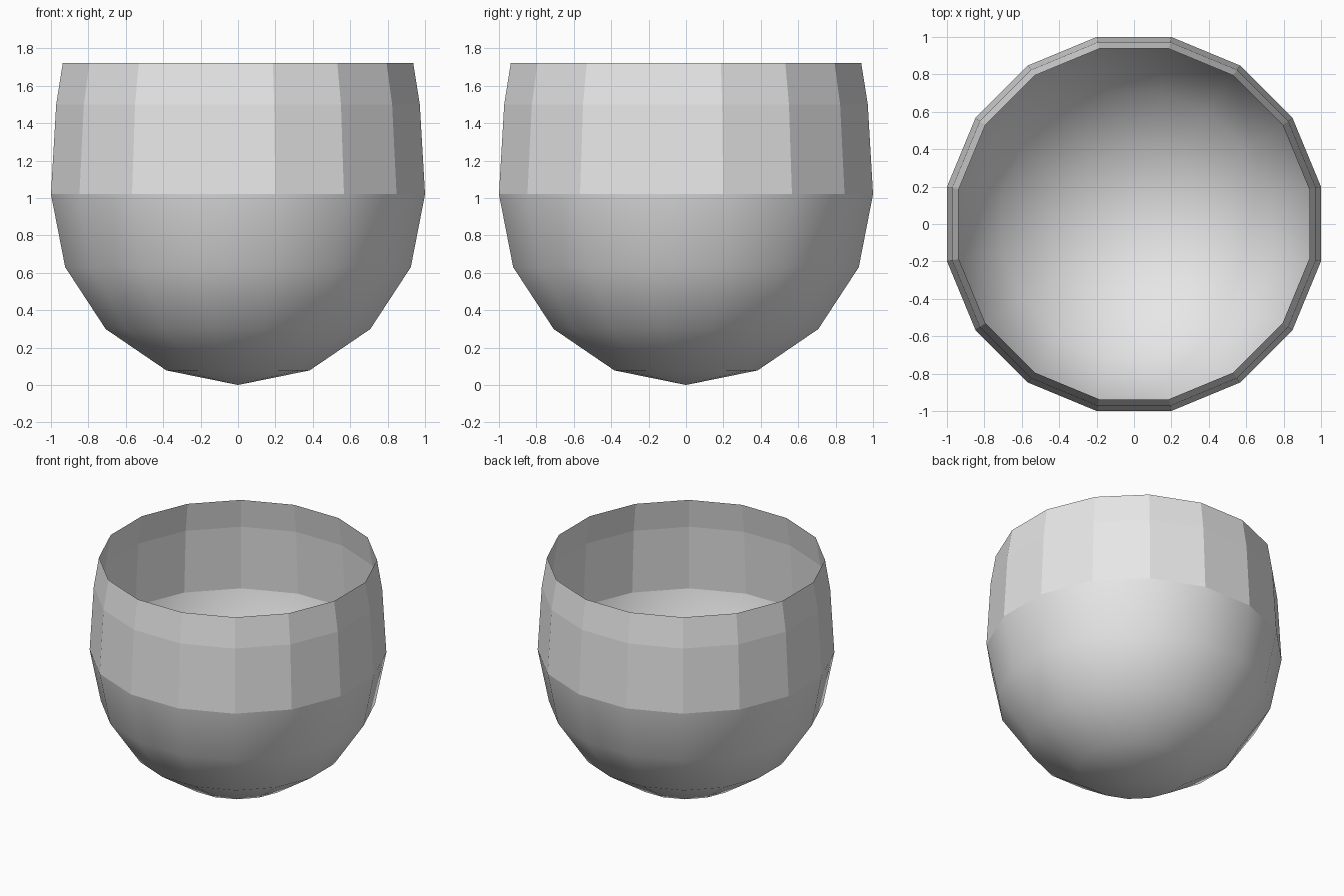
import bpy, bmesh
from math import sin, cos, pi

cube = bpy.data.objects.get("Cube")
if cube:
    bpy.data.objects.remove(cube, do_unlink=True)

SIDES = 16
RADIUS = 1 / cos(pi / SIDES)  # flats sit at x, y = 1

grey = bpy.data.materials.new("light_grey")
grey.use_nodes = True
colour = (0.8, 0.8, 0.8, 1)
grey.diffuse_color = colour
grey.node_tree.nodes["Principled BSDF"].inputs["Base Color"].default_value = colour


def lathe(name, profile, smooth):
    """Open shell through (radius, height) rings, bottom to top; radius 0 is a pole."""
    bm = bmesh.new()
    rings = []
    for r, z in profile:
        count = SIDES if r > 0 else 1
        rings.append([bm.verts.new((r * cos((i + 0.5) * 2 * pi / SIDES),
                                    r * sin((i + 0.5) * 2 * pi / SIDES), z))
                      for i in range(count)])
    for low, high in zip(rings, rings[1:]):
        for i in range(SIDES):
            j = (i + 1) % SIDES
            if len(low) == 1:
                face = bm.faces.new((low[0], high[j], high[i]))
            else:
                face = bm.faces.new((low[i], low[j], high[j], high[i]))
            face.smooth = smooth
    mesh = bpy.data.meshes.new(name)
    bm.to_mesh(mesh)
    bm.free()
    mesh.materials.append(grey)
    obj = bpy.data.objects.new(name, mesh)
    bpy.context.collection.objects.link(obj)
    return obj


# Smooth half-sphere bowl
arc = [k * pi / 8 for k in range(5)]
lathe("bowl", [(RADIUS * sin(a), RADIUS * (1 - cos(a))) for a in arc], True)

# Faceted wall leaning in towards the open rim
lathe("wall", [(RADIUS, RADIUS), (0.972 * RADIUS, 1.5), (0.937 * RADIUS, 1.72)], False)
